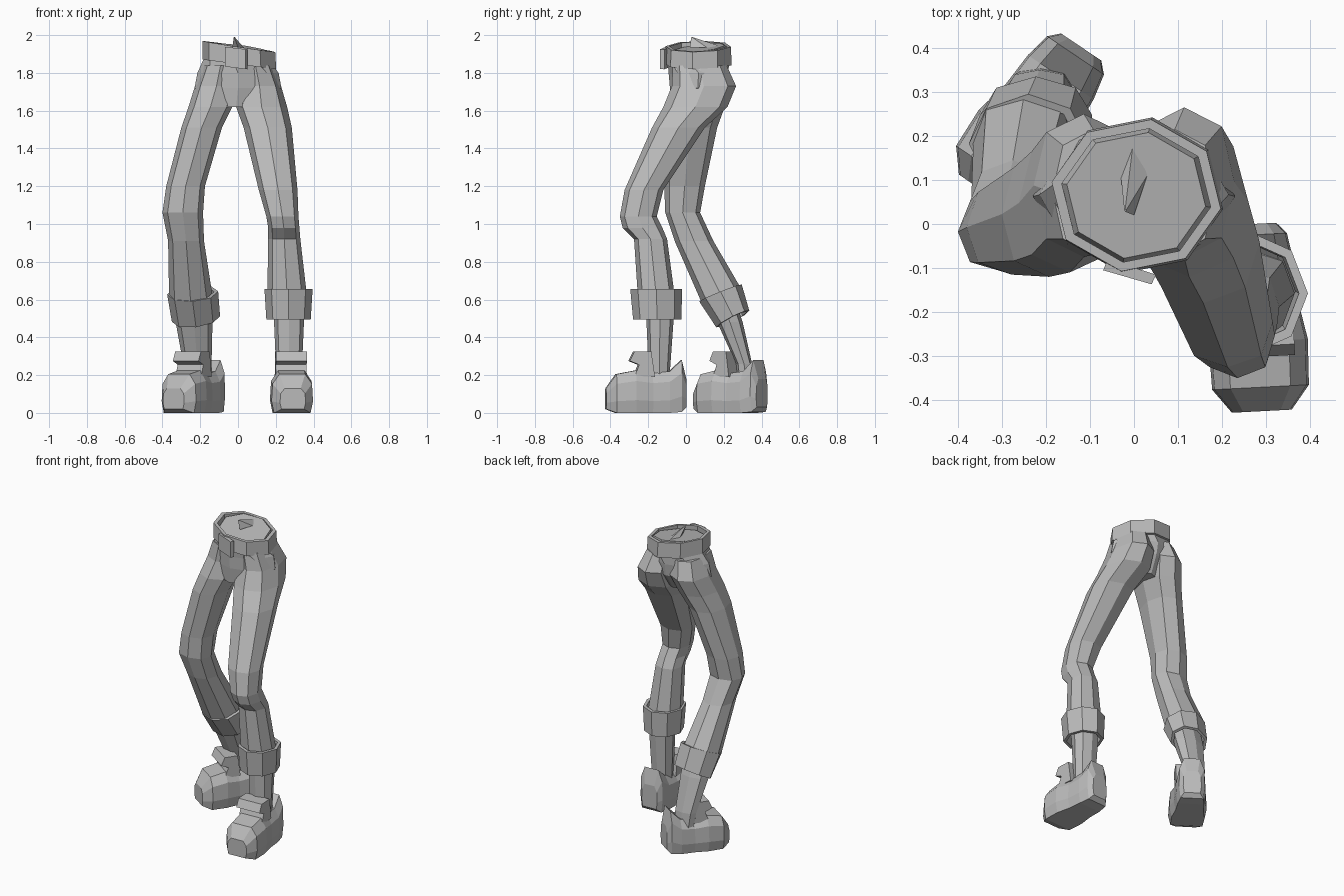
import bpy, bmesh, math
from mathutils import Vector, Matrix

grey = bpy.data.materials.new("plain grey")
grey.diffuse_color = (0.5, 0.5, 0.5, 1)


def ring(x0, x1, y0, y1, z, sx=0, sy=0, rot=0, k=1, n=8, p=1):
    """Eight-sided slice inside x0..x1, y0..y1; sx, sy slope it, k scales it, p < 1 squares it."""
    cx, cy, rx, ry = (x0 + x1) / 2, (y0 + y1) / 2, (x1 - x0) / 2 * k, (y1 - y0) / 2 * k
    pts = []
    for i in range(n):
        a = 2 * math.pi * i / n + math.radians(rot)
        c, s = math.cos(a), math.sin(a)
        dx, dy = rx * math.copysign(abs(c) ** p, c), ry * math.copysign(abs(s) ** p, s)
        pts.append(Vector((cx + dx, cy + dy, z + sx * dx + sy * dy)))
    return pts


def loft(name, rings, cyclic=False):
    """Skin a list of equal rings, capped at both ends unless cyclic."""
    n, m = len(rings[0]), len(rings)
    verts = [p for r in rings for p in r]
    faces = []
    for j in range(m if cyclic else m - 1):
        a, b = j * n, (j + 1) % m * n
        for i in range(n):
            k = (i + 1) % n
            faces.append((a + i, a + k, b + k, b + i))
    if not cyclic:
        faces += [tuple(range(n))[::-1], tuple(range((m - 1) * n, m * n))]
    mesh = bpy.data.meshes.new(name)
    mesh.from_pydata(verts, [], faces)
    mesh.materials.append(grey)
    ob = bpy.data.objects.new(name, mesh)
    bpy.context.collection.objects.link(ob)
    # consistent outward normals
    bm = bmesh.new()
    bm.from_mesh(mesh)
    bmesh.ops.recalc_face_normals(bm, faces=bm.faces)
    bm.to_mesh(mesh)
    bm.free()
    return ob


def band(name, top, bottom, inner):
    """Thick open band: belt or trouser cuff, from two slices."""
    loft(name, [ring(*top, k=inner), ring(*top),
                ring(*bottom), ring(*bottom, k=inner)], cyclic=True)


# Trouser legs, from hip and buttock to shin
loft("front_trouser_leg", [ring(*r, p=0.85) for r in (
    (0.0, 0.185, -0.07, 0.215, 1.84),
    (0.0, 0.228, -0.075, 0.265, 1.73),
    (-0.01, 0.26, -0.12, 0.22, 1.62),
    (0.03, 0.285, -0.18, 0.10, 1.51),
    (0.11, 0.315, -0.325, -0.12, 1.18),
    (0.15, 0.32, -0.35, -0.155, 1.04),
    (0.16, 0.325, -0.335, -0.125, 0.98),
    (0.16, 0.33, -0.275, -0.10, 0.92),
    (0.155, 0.365, -0.255, -0.06, 0.62))])
loft("rear_trouser_leg", [ring(*r, p=0.85) for r in (
    (-0.185, 0.0, -0.07, 0.215, 1.84),
    (-0.228, 0.0, -0.075, 0.25, 1.73),
    (-0.262, -0.03, -0.11, 0.205, 1.62),
    (-0.30, -0.085, -0.12, 0.165, 1.51),
    (-0.38, -0.175, -0.115, 0.10, 1.20),
    (-0.40, -0.185, -0.11, 0.075, 1.06),
    (-0.37, -0.18, -0.06, 0.145, 0.91),
    (-0.365, -0.135, 0.085, 0.29, 0.62, 0, 0.4))])

# Hips between the legs, with the sloping top inside the belt
loft("hips", [ring(*r) for r in (
    (-0.155, 0.165, -0.08, 0.21, 1.93, -0.12, 0.13, -10),
    (-0.18, 0.19, -0.10, 0.23, 1.86, -0.13, 0, -10),
    (-0.215, 0.215, -0.092, 0.225, 1.80),
    (-0.23, 0.23, -0.085, 0.21, 1.72),
    (-0.13, 0.11, -0.08, 0.15, 1.62))])
loft("top_spike", [ring(-0.03, 0.03, 0.02, 0.20, 1.935, n=4),
                   ring(-0.022, -0.018, 0.028, 0.034, 1.99, n=4)])

# Belt and buckle
band("belt", (-0.19, 0.20, -0.11, 0.24, 1.94, -0.15, 0.02, -10),
     (-0.19, 0.205, -0.115, 0.245, 1.845, -0.13, 0, -10), 0.88)
buckle = [Vector(p) for p in ((-0.07, -0.105, 0), (0.04, -0.137, 0), (0.05, -0.115, 0), (-0.06, -0.08, 0))]
loft("buckle", [[p + Vector((0, 0, z - 0.12 * p.x)) for p in buckle] for z in (1.825, 1.93)])

# Turned-up cuffs
band("front_cuff", (0.14, 0.395, -0.295, -0.02, 0.655), (0.15, 0.385, -0.28, -0.025, 0.495), 0.84)
band("rear_cuff", (-0.375, -0.105, 0.07, 0.295, 0.635, 0.06, 0.4),
     (-0.35, -0.095, 0.16, 0.335, 0.497, 0.12, 0.5), 0.84)

# Ankles
loft("front_ankle", [ring(*r, p=0.85) for r in (
    (0.18, 0.36, -0.24, -0.06, 0.62), (0.19, 0.35, -0.21, -0.065, 0.50),
    (0.205, 0.335, -0.195, -0.09, 0.15))])
loft("rear_ankle", [ring(*r, p=0.85) for r in (
    (-0.34, -0.14, 0.11, 0.26, 0.60), (-0.33, -0.135, 0.165, 0.30, 0.48),
    (-0.29, -0.14, 0.265, 0.35, 0.26), (-0.27, -0.14, 0.28, 0.36, 0.12))])

# Shoe section (side, height) and lengthwise table (distance from heel, half width, bottom, top)
SECTION = ((-0.88, 0), (0.88, 0), (1, 0.3), (0.95, 0.75), (0.62, 1), (-0.62, 1), (-0.95, 0.75), (-1, 0.3))
LENGTHS = ((0, 0.055, 0.03, 0.18), (0.025, 0.078, 0.005, 0.28), (0.09, 0.09, 0, 0.22),
           (0.18, 0.095, 0, 0.21), (0.27, 0.113, 0, 0.225),
           (0.375, 0.11, 0, 0.205), (0.43, 0.068, 0.02, 0.13))
TONGUE = ((0.17, 0.19), (0.19, 0.325), (0.28, 0.325), (0.305, 0.275), (0.255, 0.255), (0.28, 0.19))


def shoe(name, heel, toe_angle, length):
    """Shoe with a standing tongue; toe_angle turns the toe from -y towards +x."""
    place = (Matrix.Translation(heel) @ Matrix.Rotation(math.radians(toe_angle), 4, 'Z')
             @ Matrix.Diagonal((1, length, 1, 1)))
    loft(name, [[place @ Vector((s * w, -t, b + h * (top - b))) for s, h in SECTION]
                for t, w, b, top in LENGTHS])
    loft(name + "_tongue", [[place @ Vector((s, -t, z)) for t, z in TONGUE]
                            for s in (-0.082, 0.082)])


shoe("front_shoe", (0.268, 0.0, 0), 3, 0.99)
shoe("rear_shoe", (-0.12, 0.402, 0), -34, 0.92)
